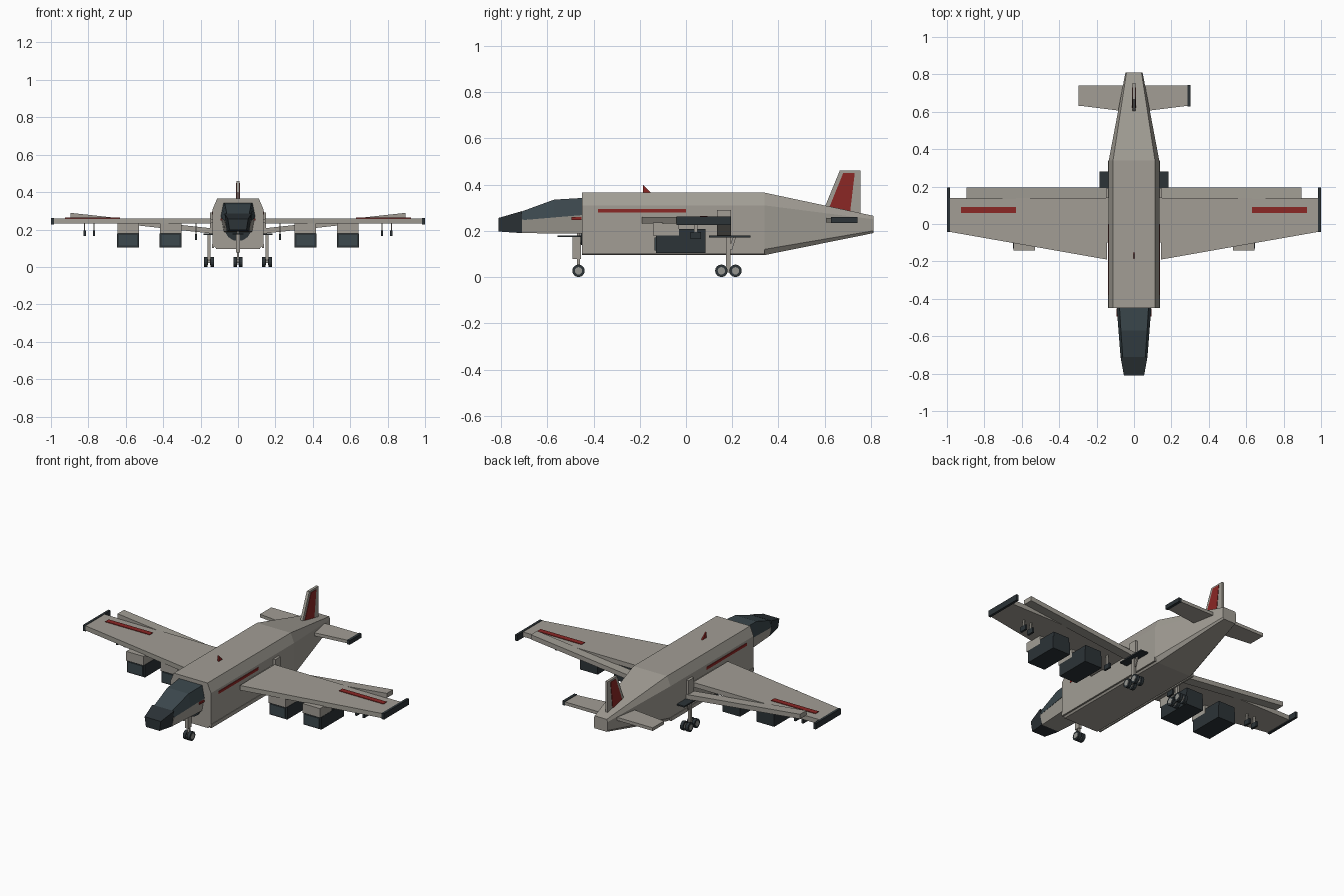
import bpy, bmesh
from math import radians
from mathutils import Matrix

if "Cube" in bpy.data.objects:
    bpy.data.objects.remove(bpy.data.objects["Cube"])


def paint(name, r, g, b):
    m = bpy.data.materials.new(name)
    m.diffuse_color = (r, g, b, 1)
    m.use_nodes = True
    m.node_tree.nodes["Principled BSDF"].inputs["Base Color"].default_value = m.diffuse_color
    return m


HULL = paint("hull_grey", 0.36, 0.34, 0.30)
DARK = paint("dark_slate", 0.025, 0.033, 0.038)
GLASS = paint("canopy_glass", 0.045, 0.065, 0.075)
RED = paint("red", 0.26, 0.02, 0.018)
HUB = paint("hub", 0.3, 0.3, 0.28)


def finish(bm, name, mat):
    bmesh.ops.recalc_face_normals(bm, faces=bm.faces)
    me = bpy.data.meshes.new(name)
    bm.to_mesh(me)
    bm.free()
    me.materials.append(mat)
    ob = bpy.data.objects.new(name, me)
    bpy.context.collection.objects.link(ob)
    return ob


def mirror(ob):
    m = ob.modifiers.new("mirror", 'MIRROR')
    m.use_axis = (True, False, False)
    return ob


def loft(name, rings, mat):
    """Skin closed rings of equal point count and cap both ends."""
    bm = bmesh.new()
    vs = [[bm.verts.new(p) for p in r] for r in rings]
    n = len(vs[0])
    for a, b in zip(vs, vs[1:]):
        for i in range(n):
            j = (i + 1) % n
            bm.faces.new((a[i], a[j], b[j], b[i]))
    bm.faces.new(vs[0])
    bm.faces.new(vs[-1])
    return finish(bm, name, mat)


def box(name, x, y, z, mat):
    ring = lambda h: [(x[0], y[0], h), (x[1], y[0], h), (x[1], y[1], h), (x[0], y[1], h)]
    return loft(name, [ring(z[0]), ring(z[1])], mat)


def plate(name, outline, x, mat):
    """Side profile of (y, z) points given thickness along x."""
    return loft(name, [[(h, y, z) for y, z in outline] for h in x], mat)


def slab(name, outline, z, mat):
    """Plan outline of (x, y) points given thickness along z."""
    return loft(name, [[(x, y, h) for x, y in outline] for h in z], mat)


def section(y, wb, w, wt, z0, z1, z2, z3):
    """Symmetric octagonal cross-section."""
    half = [(wb, z0), (w, z1), (w, z2), (wt, z3)]
    return [(x, y, z) for x, z in half] + [(-x, y, z) for x, z in reversed(half)]


def trapezoid(y, wb, wt, z0, z1):
    return [(-wb, y, z0), (wb, y, z0), (wt, y, z1), (-wt, y, z1)]


def disc(name, c, r, depth, axis, mat, n=16):
    bm = bmesh.new()
    rot = Matrix.Rotation(radians(90), 4, 'Y' if axis == 'x' else 'X')
    bmesh.ops.create_cone(bm, cap_ends=True, segments=n, radius1=r, radius2=r,
                          depth=depth, matrix=Matrix.Translation(c) @ rot)
    return finish(bm, name, mat)


# Fuselage and tapering tail
loft("fuselage", [section(-0.45, 0.115, 0.135, 0.112, 0.095, 0.12, 0.31, 0.365),
                  section(0.34, 0.115, 0.135, 0.112, 0.095, 0.12, 0.31, 0.365)], HULL)
loft("tail_cone", [section(0.34, 0.115, 0.135, 0.112, 0.095, 0.12, 0.31, 0.365),
                   section(0.81, 0.04, 0.046, 0.04, 0.19, 0.2, 0.25, 0.265)], HULL)
mirror(box("lower_side_strake", (0.128, 0.138), (-0.45, 0.34), (0.1, 0.122), HULL))

# Cockpit, canopy and nose
loft("cockpit_base", [trapezoid(-0.71, 0.058, 0.072, 0.19, 0.248),
                      trapezoid(-0.45, 0.075, 0.09, 0.188, 0.27)], HULL)
loft("canopy", [trapezoid(-0.71, 0.072, 0.06, 0.246, 0.284),
                trapezoid(-0.57, 0.083, 0.07, 0.258, 0.335),
                trapezoid(-0.45, 0.092, 0.077, 0.268, 0.342)], GLASS)
loft("nose", [trapezoid(-0.81, 0.045, 0.054, 0.197, 0.256),
              trapezoid(-0.71, 0.06, 0.072, 0.19, 0.285)], DARK)
disc("forward_bulkhead", (0, -0.452, 0.21), 0.072, 0.01, 'y', DARK)
mirror(box("cockpit_mark", (0.086, 0.093), (-0.495, -0.452), (0.247, 0.259), RED))

# Wings, tip caps and tilted flaps
mirror(slab("wing", [(0.145, -0.19), (0.985, -0.042), (0.985, 0.14), (0.145, 0.14)],
            (0.232, 0.26), HULL))
mirror(box("wing_root", (0.12, 0.15), (-0.1, 0.14), (0.235, 0.255), HULL))
mirror(box("wing_tip", (0.985, 1.0), (-0.042, 0.195), (0.226, 0.262), DARK))
mirror(box("wing_stripe", (0.63, 0.925), (0.06, 0.092), (0.259, 0.2635), RED))
mirror(loft("flap", [[(x, y, z + dz) for y, dz in
                      ((0.135, -0.014), (0.195, -0.014), (0.195, 0.014), (0.135, 0.014))]
                     for x, z in ((0.137, 0.192), (0.895, 0.275))], HULL))

# Engine pods with intakes and pylons
for i, x in enumerate((0.36, 0.587)):
    mirror(box(f"engine_pod_{i}", (x - 0.059, x + 0.059), (-0.13, 0.085), (0.105, 0.18), DARK))
    mirror(box(f"engine_upper_{i}", (x - 0.055, x + 0.055), (-0.12, 0.085), (0.18, 0.208), DARK))
    mirror(box(f"engine_intake_{i}", (x - 0.048, x + 0.048), (-0.136, -0.12), (0.115, 0.172), GLASS))
    mirror(box(f"engine_pylon_{i}", (x - 0.057, x + 0.057), (-0.142, -0.03), (0.18, 0.236), HULL))

# Small racks under the outer wing and inner wing
for i, (x, z) in enumerate(((0.77, 0.165), (0.82, 0.165), (0.225, 0.145))):
    mirror(box(f"rack_{i}", (x - 0.006, x + 0.006), (0.02, 0.065), (z, z + 0.03), DARK))
    mirror(box(f"rack_strut_{i}", (x - 0.003, x + 0.003), (0.035, 0.05), (z + 0.03, 0.235), HULL))

# Fuselage markings and antenna
mirror(box("body_stripe", (0.13, 0.138), (-0.38, 0.0), (0.279, 0.295), RED))
plate("antenna", [(-0.187, 0.362), (-0.148, 0.362), (-0.187, 0.4)], (-0.004, 0.004), RED)

# Tail fin with red panel
plate("tail_fin", [(0.595, 0.29), (0.665, 0.46), (0.755, 0.46), (0.755, 0.25), (0.6, 0.25)],
      (-0.008, 0.008), HULL)
plate("fin_panel", [(0.62, 0.302), (0.68, 0.45), (0.73, 0.45), (0.71, 0.283)],
      (-0.0105, 0.0105), RED)

# Tailplane, dark cap on the right tip only
mirror(slab("tailplane", [(0.03, 0.6), (0.288, 0.632), (0.288, 0.74), (0.03, 0.74)],
            (0.237, 0.256), HULL))
box("tailplane_cap_right", (0.286, 0.303), (0.628, 0.742), (0.234, 0.259), DARK)
box("tailplane_end_left", (-0.297, -0.286), (0.632, 0.74), (0.237, 0.256), HULL)


# Landing gear
def wheel(name, x, y, both=True):
    for part, r, d, m in (("tyre", 0.027, 0.018, DARK), ("hub", 0.016, 0.021, HUB)):
        ob = disc(f"{name}_{part}", (x, y, 0.027), r, d, 'x', m)
        if both:
            mirror(ob)


wheel("nose_wheel", 0.014, -0.465)
box("nose_axle", (-0.014, 0.014), (-0.47, -0.46), (0.022, 0.032), HUB)
box("nose_strut", (-0.006, 0.006), (-0.471, -0.459), (0.027, 0.19), HULL)
box("nose_gear_housing", (-0.01, 0.01), (-0.49, -0.455), (0.078, 0.176), HULL)
box("nose_gear_door", (-0.03, 0.03), (-0.555, -0.45), (0.174, 0.18), DARK)

for i, y in enumerate((0.153, 0.214)):
    for j, x in enumerate((0.138, 0.172)):
        wheel(f"main_wheel_{i}{j}", x, y)
    mirror(box(f"main_axle_{i}", (0.138, 0.172), (y - 0.005, y + 0.005), (0.022, 0.032), HUB))
mirror(box("main_bogie", (0.15, 0.16), (0.153, 0.214), (0.02, 0.034), HUB))
mirror(box("main_strut", (0.148, 0.162), (0.172, 0.192), (0.027, 0.18), HULL))
mirror(plate("main_brace", [(0.185, 0.12), (0.2, 0.12), (0.218, 0.178), (0.205, 0.178)],
             (0.151, 0.159), HULL))
mirror(box("main_gear_mount", (0.13, 0.15), (0.14, 0.19), (0.175, 0.29), HULL))
mirror(box("main_gear_door", (0.128, 0.185), (0.1, 0.28), (0.172, 0.18), DARK))
